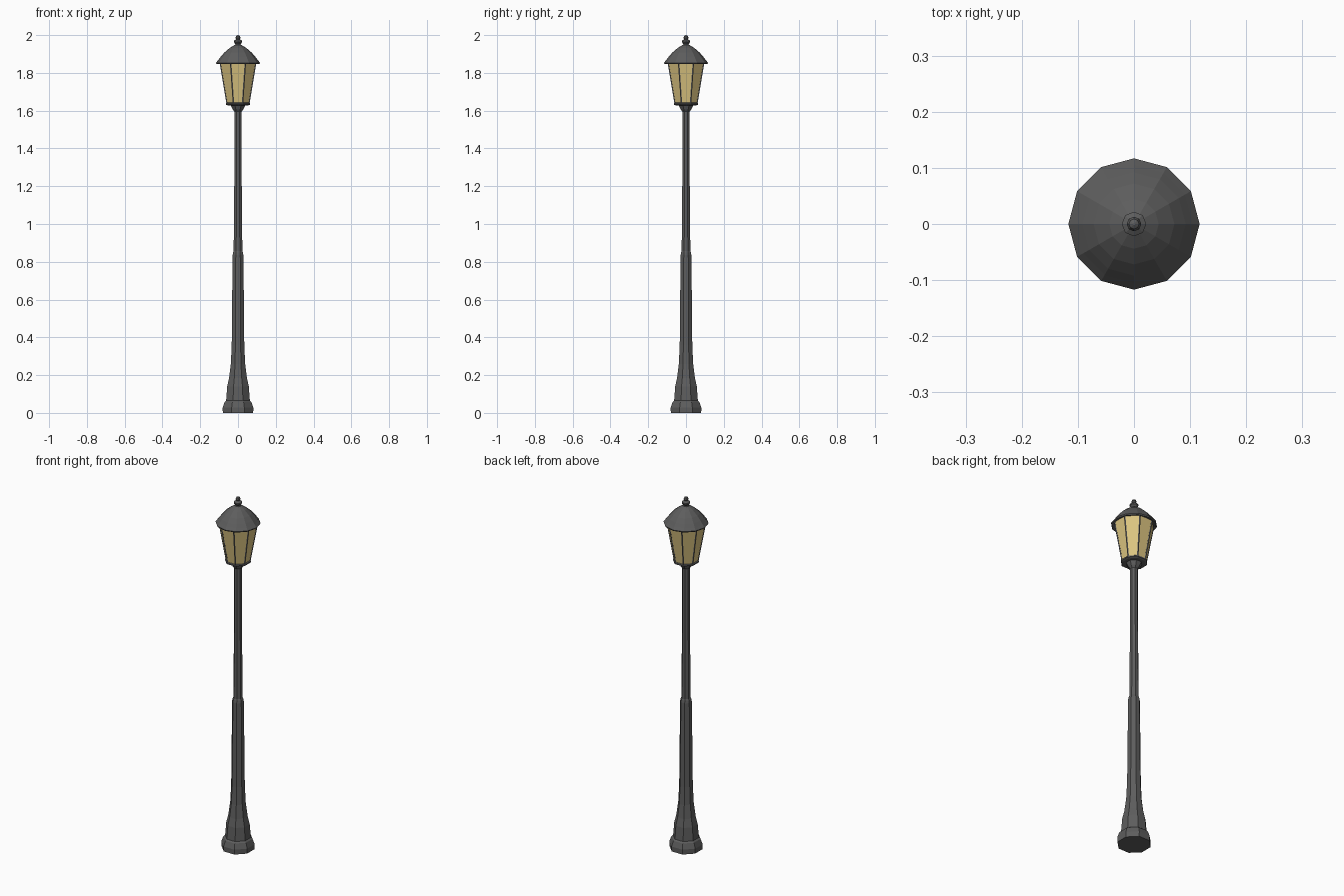
import bpy, bmesh, math
from mathutils import Vector

if "Cube" in bpy.data.objects:
    bpy.data.objects.remove(bpy.data.objects["Cube"])


def material(name, rgb):
    m = bpy.data.materials.new(name)
    m.diffuse_color = (*rgb, 1)
    m.use_nodes = True
    m.node_tree.nodes["Principled BSDF"].inputs["Base Color"].default_value = m.diffuse_color
    return m


iron = material("dark_iron", (0.11, 0.11, 0.11))
gold = material("amber_glass", (0.72, 0.56, 0.22))


def finish(name, bm, mat):
    bmesh.ops.recalc_face_normals(bm, faces=bm.faces)
    me = bpy.data.meshes.new(name)
    bm.to_mesh(me)
    bm.free()
    me.materials.append(mat)
    ob = bpy.data.objects.new(name, me)
    bpy.context.collection.objects.link(ob)
    return ob


def lathe(name, profile, sides, mat, turn=0.0):
    """Flat-faced turned solid from (radius, z) points, capped at both ends."""
    bm = bmesh.new()
    rings = []
    for r, z in profile:
        rings.append([bm.verts.new((r * math.cos(turn + math.tau * i / sides),
                                    r * math.sin(turn + math.tau * i / sides), z))
                      for i in range(sides)])
    for a, b in zip(rings, rings[1:]):
        for i in range(sides):
            j = (i + 1) % sides
            bm.faces.new((a[i], a[j], b[j], b[i]))
    bm.faces.new(rings[0][::-1])
    bm.faces.new(rings[-1])
    return finish(name, bm, mat)


def bar(name, p, q, radius, mat):
    """Slim four-sided rod between two points."""
    p, q = Vector(p), Vector(q)
    d = q - p
    bm = bmesh.new()
    bmesh.ops.create_cone(bm, cap_ends=True, segments=4, radius1=radius,
                          radius2=radius, depth=d.length)
    bm.transform(d.to_track_quat('Z', 'Y').to_matrix().to_4x4())
    bmesh.ops.translate(bm, verts=bm.verts, vec=(p + q) / 2)
    return finish(name, bm, mat)


T8 = math.pi / 8

# Stepped foot and flared base
lathe("base", [(0.087, 0), (0.088, 0.028), (0.077, 0.058), (0.068, 0.065),
               (0.062, 0.14), (0.051, 0.185), (0.041, 0.26), (0.036, 0.36)], 8, iron, T8)

# Thick lower shaft, then thin upper shaft
lathe("lower_shaft", [(0.036, 0.36), (0.031, 0.835), (0.028, 0.85), (0.023, 0.86)], 8, iron, T8)
lathe("upper_shaft", [(0.025, 0.85), (0.0205, 1.3), (0.0205, 1.60)], 8, iron, T8)

# Cup and ring holding the lantern
lathe("lantern_cup", [(0.021, 1.595), (0.030, 1.606), (0.042, 1.63)], 8, iron, T8)
lathe("lantern_ring", [(0.060, 1.628), (0.069, 1.632), (0.069, 1.639), (0.060, 1.645)], 8, iron, T8)

# Tapered eight-sided glass with slim corner bars
lathe("glass", [(0.063, 1.638), (0.102, 1.855)], 8, gold, T8)
for i in range(8):
    a = T8 + math.tau * i / 8
    c, s = math.cos(a), math.sin(a)
    bar(f"corner_bar_{i}", (0.062 * c, 0.062 * s, 1.637),
        (0.101 * c, 0.101 * s, 1.853), 0.004, iron)

# Domed roof with a thin eave
lathe("roof", [(0.098, 1.852), (0.114, 1.847), (0.117, 1.853), (0.105, 1.868), (0.092, 1.885),
               (0.072, 1.908), (0.044, 1.932), (0.021, 1.946), (0.010, 1.95)], 12, iron, math.pi / 2)

# Finial: collar, knob and tip
lathe("finial", [(0.018, 1.944), (0.013, 1.952), (0.022, 1.962), (0.022, 1.970),
                 (0.010, 1.977), (0.013, 1.986), (0.009, 1.996), (0.002, 2.0)], 8, iron)
